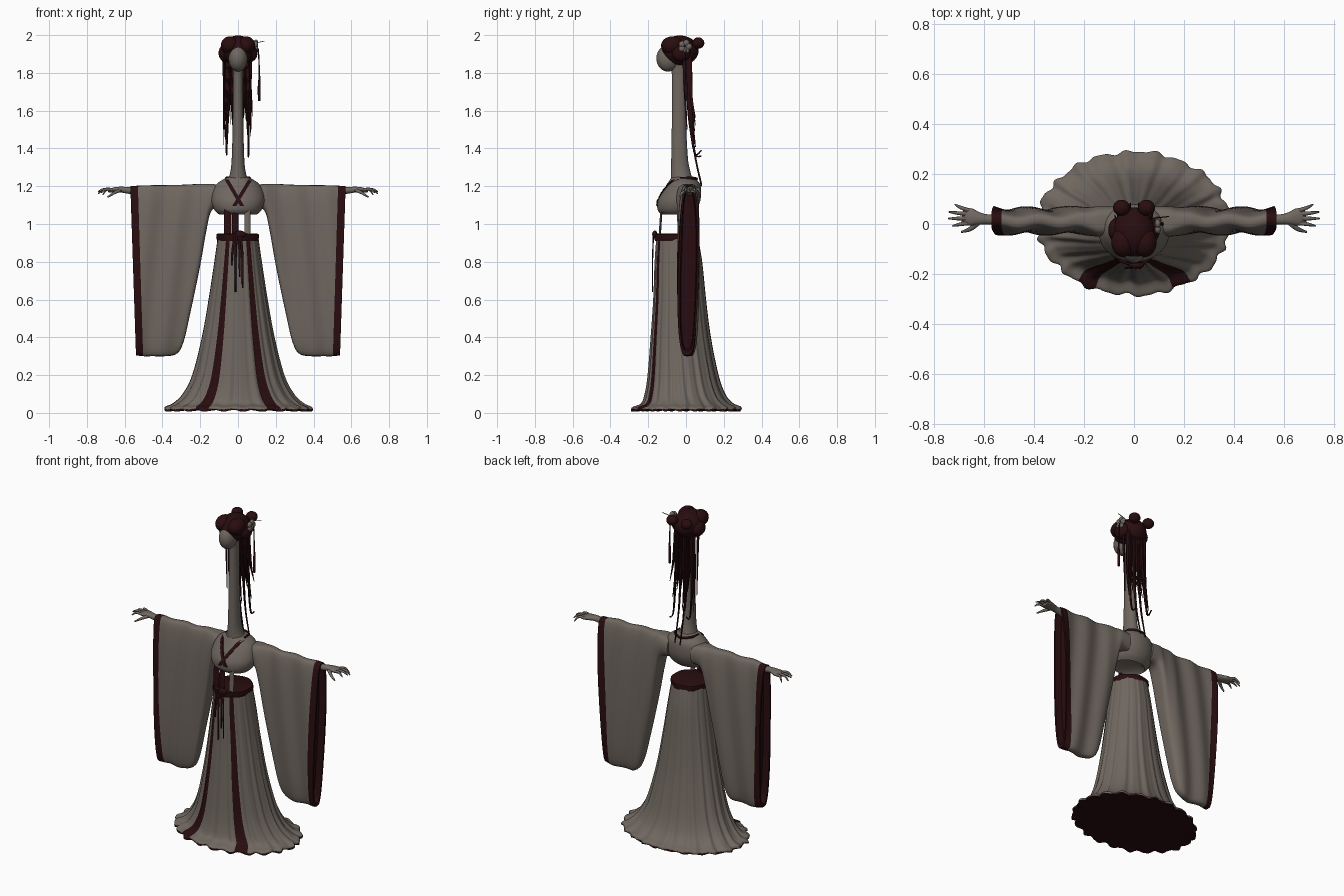
import bpy, bmesh, random
from math import sin, cos, pi, asin, copysign
from mathutils import Vector, Matrix

cube = bpy.data.objects.get("Cube")
if cube:
    bpy.data.objects.remove(cube, do_unlink=True)
random.seed(4)


def material(name, rgb):
    m = bpy.data.materials.new(name)
    m.use_nodes = True
    m.diffuse_color = (*rgb, 1)
    m.node_tree.nodes["Principled BSDF"].inputs["Base Color"].default_value = (*rgb, 1)
    return m


TAUPE = material("taupe cloth", (0.16, 0.135, 0.115))
MAROON = material("dark maroon", (0.022, 0.004, 0.005))


def finish(name, bm, mats, angle=0.9):
    bmesh.ops.recalc_face_normals(bm, faces=bm.faces[:])
    mesh = bpy.data.meshes.new(name)
    bm.to_mesh(mesh)
    bm.free()
    for m in mats:
        mesh.materials.append(m)
    ob = bpy.data.objects.new(name, mesh)
    bpy.context.collection.objects.link(ob)
    bpy.ops.object.select_all(action='DESELECT')
    ob.select_set(True)
    bpy.context.view_layer.objects.active = ob
    bpy.ops.object.shade_smooth_by_angle(angle=angle)
    return ob


def spline(rows, n):
    """Smooth interpolation through rows of any width."""
    rows = [Vector(r) for r in rows]
    out, last = [], len(rows) - 1
    for i in range(n + 1):
        t = i / n * last
        k = min(int(t), last - 1)
        f = t - k
        a, b, c, d = (rows[max(0, min(last, k + o))] for o in (-1, 0, 1, 2))
        out.append(0.5 * (2 * b + (c - a) * f + (2 * a - 5 * b + 4 * c - d) * f ** 2
                          + (3 * b - a - 3 * c + d) * f ** 3))
    return out


def loft(name, rings, mats, rule=None):
    """Skin closed rings, cap both ends; rule(ring, segment) picks the material."""
    bm = bmesh.new()
    vs = [[bm.verts.new(p) for p in r] for r in rings]
    n = len(rings[0])
    for i in range(len(vs) - 1):
        for j in range(n):
            k = (j + 1) % n
            f = bm.faces.new((vs[i][j], vs[i][k], vs[i + 1][k], vs[i + 1][j]))
            f.material_index = int(rule(i, j)) if rule else 0
    for end, ring in ((0, vs[0]), (len(vs) - 2, vs[-1])):
        bm.faces.new(ring).material_index = int(rule(end, 0)) if rule else 0
    return finish(name, bm, mats)


def oval(row, n, ripple=lambda a: 0):
    """Horizontal ring from (z, half width, front y, back y); a = 0 is the front."""
    z, rx, front, back = row
    cy, ry = (front + back) / 2, (back - front) / 2
    ring = []
    for j in range(n):
        a = 2 * pi * j / n - pi
        k = 1 + ripple(a)
        ring.append(Vector((rx * k * sin(a), cy - ry * k * cos(a), z)))
    return ring


def tube(name, rows, mat, n=10, sides=8):
    """Tapered tube through (x, y, z, half width, half height)."""
    pts = spline(rows, n)
    span = (pts[-1] - pts[0]).to_3d()
    ref = Vector((0, 1, 0)) if abs(span.z) > 0.6 * span.length else Vector((0, 0, 1))
    rings = []
    for i, p in enumerate(pts):
        t = (pts[min(i + 1, n)] - pts[max(i - 1, 0)])
        t = Vector(t[:3]).normalized()
        side = t.cross(ref).normalized()
        up = side.cross(t)
        rings.append([Vector(p[:3]) + side * p[3] * cos(2 * pi * j / sides)
                      + up * p[4] * sin(2 * pi * j / sides) for j in range(sides)])
    return loft(name, rings, [mat])


def blob(name, centre, radii, mat):
    bm = bmesh.new()
    bmesh.ops.create_uvsphere(bm, u_segments=28, v_segments=18, radius=1,
                              matrix=Matrix.Translation(centre) @ Matrix.Diagonal((*radii, 1)))
    return finish(name, bm, [mat])


# Pleated skirt with two front bands, dark hem and underside
SEG = 240
skirt_rows = spline([(0.945, .105, -.155, .06), (.8, .125, -.165, .085), (.6, .155, -.172, .105),
                     (.4, .19, -.185, .13), (.2, .24, -.2, .17), (.1, .29, -.215, .205),
                     (.05, .34, -.235, .245), (.03, .38, -.28, .285), (.012, .385, -.285, .29)], 48)
rings = [oval((.92, .085, -.13, .04), SEG), oval((.945, .095, -.145, .05), SEG)]
for r in skirt_rows:
    amp = .006 + .014 * (1 - r[0])
    ring = oval(r, SEG, lambda a: amp * (sin(22 * a) + .5 * sin(37 * a + 1) + .4 * sin(9 * a)))
    for j, p in enumerate(ring):
        p.z += .006 * sin(j * .6) * max(0, 1 - r[0] / .08)
    rings.append(ring)
rings.append(oval((.015, .3, -.22, .22), SEG))


def skirt_rule(i, j):
    a = abs(2 * pi * (j + .5) / SEG - pi)
    z = rings[i][j].z
    return i < 3 or z < .022 or i > 47 or .42 < a < .64


loft("skirt", rings, [TAUPE, MAROON], skirt_rule)

# Waist sash, knot and hanging ribbons
loft("waist_sash", [oval(r, 64, lambda a: .02 * sin(7 * a)) for r in
                    ((.91, .108, -.163, .064), (.925, .113, -.168, .068),
                     (.945, .112, -.167, .066), (.95, .103, -.155, .058))], [MAROON])
blob("sash_knot", (0.01, -.165, .945), (.03, .014, .02), MAROON)
for x, low in ((-.03, .78), (-.012, .64), (.008, .72), (.022, .66)):
    tube("hanging_ribbon", [(x * .5, -.172, .95, .007, .004), (x, -.176, .85, .006, .003),
                            (x * 1.1, -.177, low, .004, .003)], MAROON)
for x, w, m in ((-.055, .02, MAROON), (-.015, .018, MAROON), (.05, .016, TAUPE)):
    tube("front_panel", [(x, -.14, .92, w, .006), (x, -.135, 1.0, w, .006),
                         (x, -.13, 1.08, w, .006)], m)

# Bodice and neck
bodice_rows = spline([(1.05, .1, -.13, .03), (1.075, .125, -.15, .055), (1.12, .14, -.15, .075),
                      (1.17, .135, -.125, .08), (1.21, .115, -.1, .075), (1.235, .08, -.085, .055),
                      (1.25, .045, -.075, .035)], 30)
loft("bodice", [oval((1.07, .08, -.11, .02), 64)] + [oval(r, 64) for r in bodice_rows], [TAUPE])
neck_rows = spline([(1.22, .06, -.08, .04), (1.27, .042, -.08, .025), (1.35, .033, -.078, .01),
                    (1.55, .028, -.075, 0), (1.78, .026, -.075, 0), (1.87, .03, -.08, 0)], 30)
loft("neck", [oval(r, 32) for r in neck_rows], [TAUPE])


def chest(x, z, lift):
    """Point on the front of the bodice."""
    r = min(bodice_rows, key=lambda q: abs(q[0] - z))
    a = asin(max(-1, min(1, x / r[1])))
    return Vector((x, (r[2] + r[3]) / 2 - (r[3] - r[2]) / 2 * cos(a) - lift, z))


# Crossed collar bands over the chest, and the collar behind the neck
for name, top, bottom in (("left_collar", .065, -.02), ("right_collar", -.06, .022)):
    strip = []
    for i in range(25):
        t = i / 24
        x, z = top + (bottom - top) * t, 1.235 - .14 * t
        strip.append([chest(x - .011, z, -.004), chest(x + .011, z, -.004),
                      chest(x + .011, z, .005), chest(x - .011, z, .005)])
    loft(name, strip, [MAROON])
tube("back_collar", [(.065, -.03, 1.24, .005, .008), (.055, .03, 1.243, .005, .008),
                     (0, .058, 1.238, .005, .008), (-.055, .03, 1.243, .005, .008),
                     (-.065, -.03, 1.24, .005, .008)], MAROON, 24)


def sleeve_ring(row, s, scale=1, inset=0):
    x, top, low, half = row
    mid, h = (top + low) / 2, (top - low) / 2
    ring = []
    for j in range(56):
        b = 2 * pi * j / 56
        z = mid + h * sin(b) * (1 - (1 - scale) * .25)
        y = .012 + half * scale * copysign(abs(cos(b)) ** .55, cos(b))
        y += .007 * sin(38 * x + 5 * z) * min(1, (top - low) * 1.5) * scale
        slant = .03 * (top - z) / .9 * max(0, min(1, (x - .3) / .25))
        ring.append(Vector((s * (x - slant - inset), y, z)))
    return ring


# Long hanging sleeves and hands
sleeve_rows = spline([(.08, 1.205, 1.09, .058), (.14, 1.212, 1.07, .06), (.17, 1.212, .95, .058),
                      (.2, 1.212, .78, .056), (.25, 1.21, .54, .054), (.29, 1.208, .37, .052),
                      (.33, 1.207, .312, .052), (.4, 1.206, .3, .052), (.47, 1.205, .3, .052),
                      (.53, 1.203, .3, .052), (.57, 1.2, .305, .055)], 60)
for s, side in ((1, "left"), (-1, "right")):
    rr = [sleeve_ring(r, s) for r in sleeve_rows]
    rr += [sleeve_ring(sleeve_rows[-1], s, .8), sleeve_ring(sleeve_rows[-1], s, .7, .04)]
    loft(side + "_sleeve", rr, [TAUPE, MAROON],
         lambda i, j: i >= 60 or sleeve_rows[i][0] > .527)
    tube(side + "_hand", [(s * .5, .015, 1.17, .024, .024), (s * .58, .018, 1.178, .02, .018),
                          (s * .62, .022, 1.182, .025, .016), (s * .655, .028, 1.18, .035, .014),
                          (s * .685, .032, 1.175, .028, .009)], TAUPE, 14, 14)
    for y0, x1, y1, z1 in ((.004, .725, -.008, 1.165), (.022, .742, .022, 1.17),
                           (.04, .74, .048, 1.16), (.054, .715, .078, 1.155)):
        tube(side + "_finger", [(s * .66, y0, 1.18, .009, .008),
                                (s * (x1 * .6 + .264), (y0 + y1) / 2, 1.184, .007, .007),
                                (s * x1, y1, z1, .003, .003)], TAUPE, 8)
    tube(side + "_thumb", [(s * .625, .005, 1.178, .012, .01), (s * .655, -.02, 1.165, .009, .008),
                           (s * .69, -.032, 1.142, .004, .004)], TAUPE, 8)

# Head and gathered hair
blob("face", (0, -.095, 1.877), (.05, .062, .07), TAUPE)
blob("hair_cap", (0, -.033, 1.918), (.085, .1, .08), MAROON)
for s, side in ((1, "left"), (-1, "right")):
    blob(side + "_front_hair", (s * .043, -.072, 1.945), (.048, .06, .048), MAROON)
    blob(side + "_side_hair", (s * .068, -.025, 1.905), (.035, .05, .045), MAROON)
    blob(side + "_bun", (s * .05, .065, 1.958), (.034, .032, .03), MAROON)

# Loose strands falling behind the neck
for i in range(17):
    x = -.064 + .008 * i
    low = random.uniform(1.36, 1.58)
    y = random.uniform(.004, .022)
    tube("hair_strand", [(x * .9, y, 1.9, .008, .012), (x, y + .004, 1.75, .007, .011),
                         (x * 1.1, y + .01, (1.75 + low) / 2, .005, .008),
                         (x * 1.2, y + .03, low, .001, .002)], MAROON, 12, 6)
for x, low in ((-.015, 1.2), (.02, 1.21), (.055, 1.36), (-.06, 1.39)):
    tube("long_strand", [(x, .02, 1.88, .008, .01), (x, .025, 1.6, .007, .009),
                         (x, .045, 1.38, .005, .006), (x, .082, low, .003, .004)], MAROON, 14, 6)
for x in (-.078, .07):
    tube("side_lock", [(x, -.01, 1.9, .007, .009), (x * .95, -.008, 1.75, .006, .008),
                       (x, .005, 1.5, .002, .003)], MAROON, 12, 6)

# Hair flower, pin and tassel
for k in range(5):
    a = 2 * pi * k / 5
    blob("flower_petal", (.095, -.005 + .02 * cos(a), 1.94 + .02 * sin(a)),
         (.012, .017, .017), TAUPE)
tube("hair_pin", [(.05, .02, 1.95, .002, .002), (.14, .03, 1.968, .002, .002)], MAROON, 3, 6)
tube("tassel", [(.108, 0, 1.93, .003, .003), (.113, 0, 1.8, .004, .004), (.112, 0, 1.72, .008, .008),
                (.112, 0, 1.65, .006, .006)], MAROON, 12)
